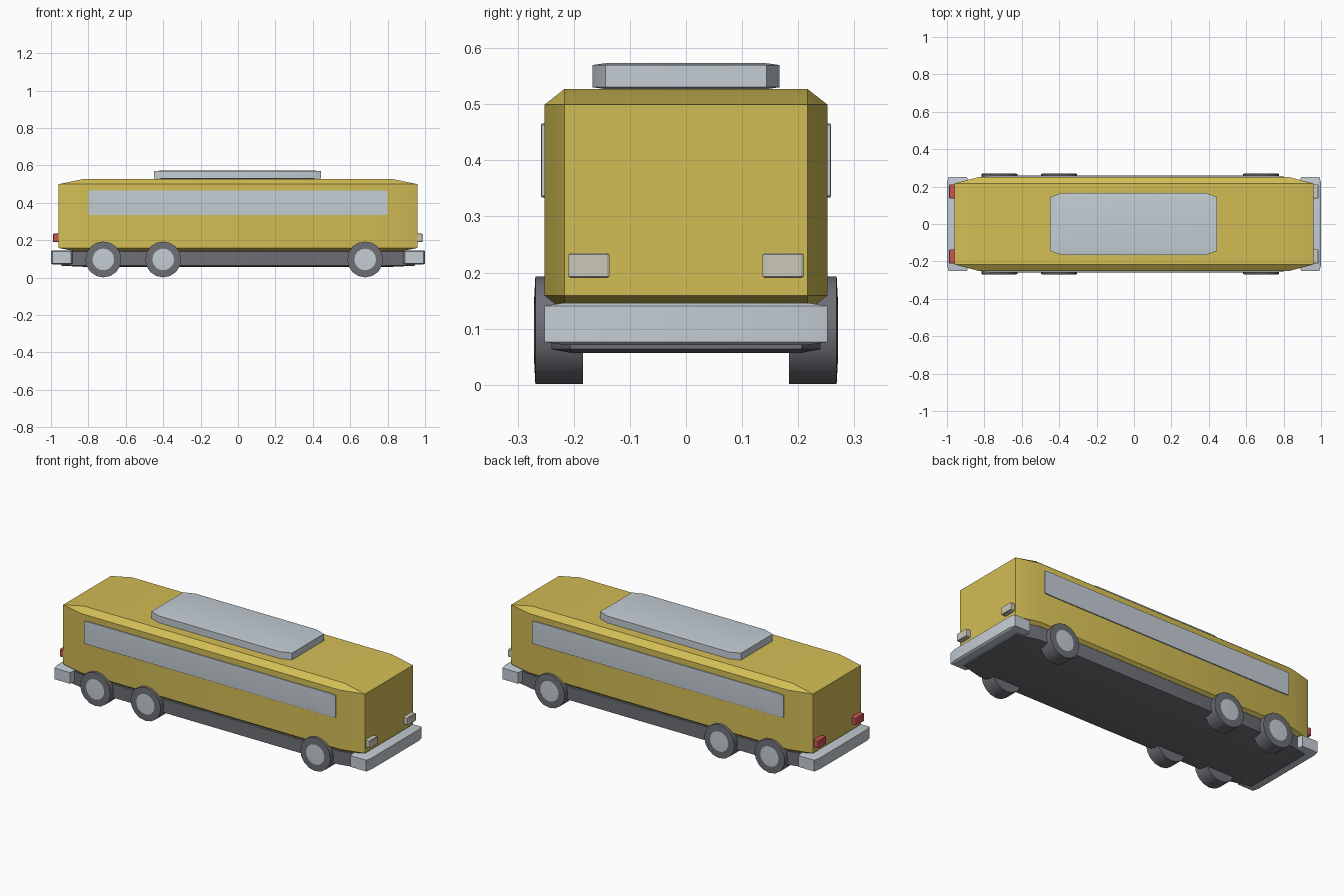
import bpy, bmesh, math
from itertools import product
from mathutils import Matrix, Vector

cube = bpy.data.objects.get("Cube")
if cube:
    bpy.data.objects.remove(cube, do_unlink=True)


def material(name, rgb):
    m = bpy.data.materials.new(name)
    m.use_nodes = True
    m.diffuse_color = (*rgb, 1)
    m.node_tree.nodes["Principled BSDF"].inputs["Base Color"].default_value = (*rgb, 1)
    return m


YELLOW = material("yellow paint", (0.65, 0.51, 0.09))
SILVER = material("pale silver", (0.55, 0.61, 0.66))
DARK = material("dark grey", (0.155, 0.16, 0.18))
RED = material("tail red", (0.60, 0.09, 0.09))
CREAM = material("lamp cream", (0.60, 0.57, 0.48))


def finish(name, bm, mats):
    bmesh.ops.recalc_face_normals(bm, faces=bm.faces)
    mesh = bpy.data.meshes.new(name)
    bm.to_mesh(mesh)
    bm.free()
    for m in mats:
        mesh.materials.append(m)
    ob = bpy.data.objects.new(name, mesh)
    bpy.context.collection.objects.link(ob)
    bpy.ops.object.select_all(action="DESELECT")
    ob.select_set(True)
    bpy.context.view_layer.objects.active = ob
    bpy.ops.object.shade_smooth_by_angle(angle=math.radians(30))
    return ob


def chamfer_box(name, low, high, mat, cut=0.07):
    """Box whose chamfers are a fixed share of each side."""
    low, high = Vector(low), Vector(high)
    mid, half = (low + high) / 2, (high - low) / 2
    inner = half * (1 - 2 * cut)
    bm = bmesh.new()
    for signs in product((-1, 1), repeat=3):
        for axis in range(3):
            p = [s * (half[i] if i == axis else inner[i]) for i, s in enumerate(signs)]
            bm.verts.new(mid + Vector(p))
    bmesh.ops.convex_hull(bm, input=bm.verts)
    bmesh.ops.dissolve_limit(bm, angle_limit=0.01, verts=bm.verts, edges=bm.edges)
    return finish(name, bm, [mat])


def wheel(name, x, side):
    """Tyre with a slightly raised hub disc on the outer face."""
    bm = bmesh.new()
    turn = Matrix.Translation((x, side * 0.226, 0.097)) @ Matrix.Rotation(-side * math.pi / 2, 4, "X")
    bmesh.ops.create_cone(bm, cap_ends=True, segments=16, radius1=0.096, radius2=0.096,
                          depth=0.085, matrix=turn)
    outer = max(bm.faces, key=lambda f: side * f.calc_center_median().y)
    bmesh.ops.inset_region(bm, faces=[outer], thickness=0.038)
    outer.material_index = 1
    bmesh.ops.translate(bm, verts=outer.verts, vec=(0, side * 0.002, 0))
    finish(name, bm, [DARK, SILVER])


# Body, chassis and roof unit
chamfer_box("body", (-0.96, -0.252, 0.131), (0.96, 0.252, 0.527), YELLOW)
chamfer_box("chassis", (-0.945, -0.24, 0.057), (0.945, 0.24, 0.147), DARK)
chamfer_box("roof_unit", (-0.45, -0.167, 0.527), (0.445, 0.167, 0.573), SILVER)

# Bumpers at both ends
chamfer_box("front_bumper", (0.885, -0.252, 0.071), (1.0, 0.252, 0.146), SILVER)
chamfer_box("rear_bumper", (-1.0, -0.252, 0.071), (-0.885, 0.252, 0.146), SILVER)

for side, label in ((1, "left"), (-1, "right")):
    # Long side window
    y = sorted((side * 0.249, side * 0.258))
    chamfer_box(label + "_window", (-0.8, y[0], 0.334), (0.8, y[1], 0.466), SILVER, 0.02)
    # Lamps
    y = sorted((side * 0.136, side * 0.21))
    chamfer_box(label + "_headlight", (0.94, y[0], 0.19), (0.987, y[1], 0.235), CREAM)
    chamfer_box(label + "_tail_light", (-0.99, y[0], 0.19), (-0.94, y[1], 0.235), RED)
    # Two rear axles and one front axle
    for x, place in ((-0.72, "rear"), (-0.4, "middle"), (0.68, "front")):
        wheel(f"{label}_{place}_wheel", x, side)
